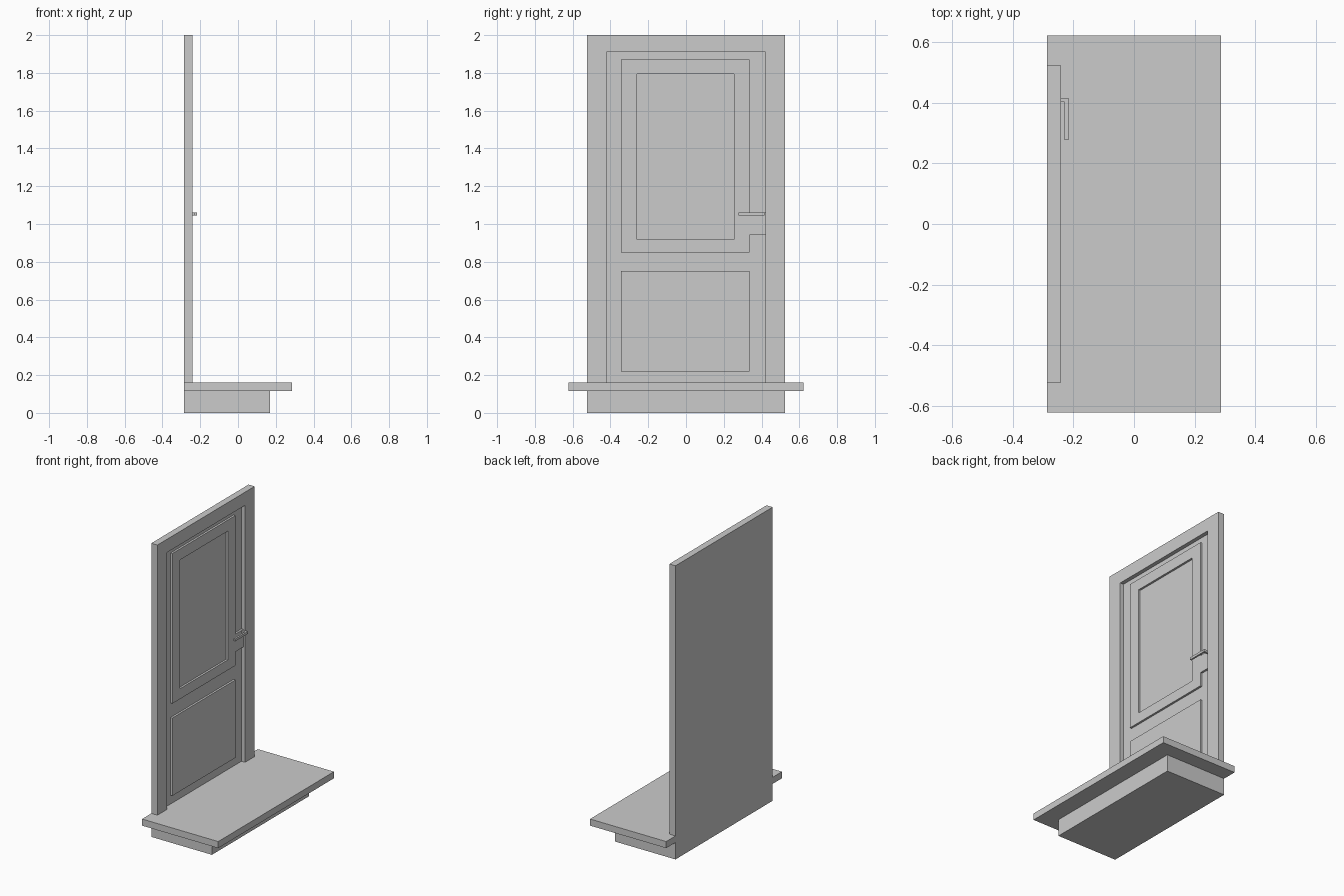
import bpy, bmesh
from mathutils import Vector

if "Cube" in bpy.data.objects:
    bpy.data.objects.remove(bpy.data.objects["Cube"])

BACK, FRONT = -0.287, -0.241   # wall thickness range
LEAF, PANEL = -0.268, -0.254   # recessed leaf face, raised panel face


def finish(name, bm):
    bmesh.ops.recalc_face_normals(bm, faces=bm.faces)
    mesh = bpy.data.meshes.new(name)
    bm.to_mesh(mesh)
    bm.free()
    obj = bpy.data.objects.new(name, mesh)
    bpy.context.collection.objects.link(obj)
    return obj


def extrude(name, polygons, offset):
    """Extrude polygons (lists of 3D points sharing corners) into a solid."""
    bm = bmesh.new()
    for poly in polygons:
        bm.faces.new([bm.verts.new(p) for p in poly])
    bmesh.ops.remove_doubles(bm, verts=bm.verts, dist=1e-5)
    geo = bmesh.ops.extrude_face_region(bm, geom=bm.faces[:], use_keep_orig=True)
    verts = [g for g in geo["geom"] if isinstance(g, bmesh.types.BMVert)]
    bmesh.ops.translate(bm, verts=verts, vec=Vector(offset))
    return finish(name, bm)


def box(name, x0, x1, y0, y1, z0, z1):
    pts = [(x0, y0, z0), (x1, y0, z0), (x1, y1, z0), (x0, y1, z0)]
    return extrude(name, [pts], (0, 0, z1 - z0))


def rect(x, y0, y1, z0, z1):
    return [(x, y0, z0), (x, y1, z0), (x, y1, z1), (x, y0, z1)]


# Doorstep: narrower plinth under an overhanging slab
box("step_base", BACK, 0.17, -0.523, 0.523, 0, 0.115)
box("step_slab", BACK, 0.287, -0.623, 0.623, 0.115, 0.16)

# Door frame: an upside-down U
frame = [(-0.523, 0.16), (-0.523, 2), (0.523, 2), (0.523, 0.16),
         (0.42, 0.16), (0.42, 1.91), (-0.42, 1.91), (-0.42, 0.16)]
extrude("door_frame", [[(BACK, y, z) for y, z in frame]], (FRONT - BACK, 0, 0))

# Door leaf, set back inside the frame
box("door_leaf", BACK, LEAF, -0.42, 0.42, 0.16, 1.91)

# Raised lower panel
box("lower_panel", LEAF, PANEL, -0.343, 0.335, 0.22, 0.75)

# Raised surround of the upper panel with a sunken centre
outer = rect(LEAF, -0.343, 0.335, 0.848, 1.87)
inner = rect(LEAF, -0.26, 0.255, 0.918, 1.795)
ring = [[outer[i], outer[(i + 1) % 4], inner[(i + 1) % 4], inner[i]] for i in range(4)]
extrude("upper_panel_surround", ring, (PANEL - LEAF, 0, 0))

# Lock plate, flush with the surround
box("lock_plate", LEAF, PANEL, 0.335, 0.42, 0.942, 1.062)

# L-shaped lever handle
lever = [(PANEL, 0.403), (-0.229, 0.403), (-0.229, 0.278), (-0.217, 0.278),
         (-0.217, 0.416), (PANEL, 0.416)]
extrude("door_handle", [[(x, y, 1.044) for x, y in lever]], (0, 0, 0.016))
